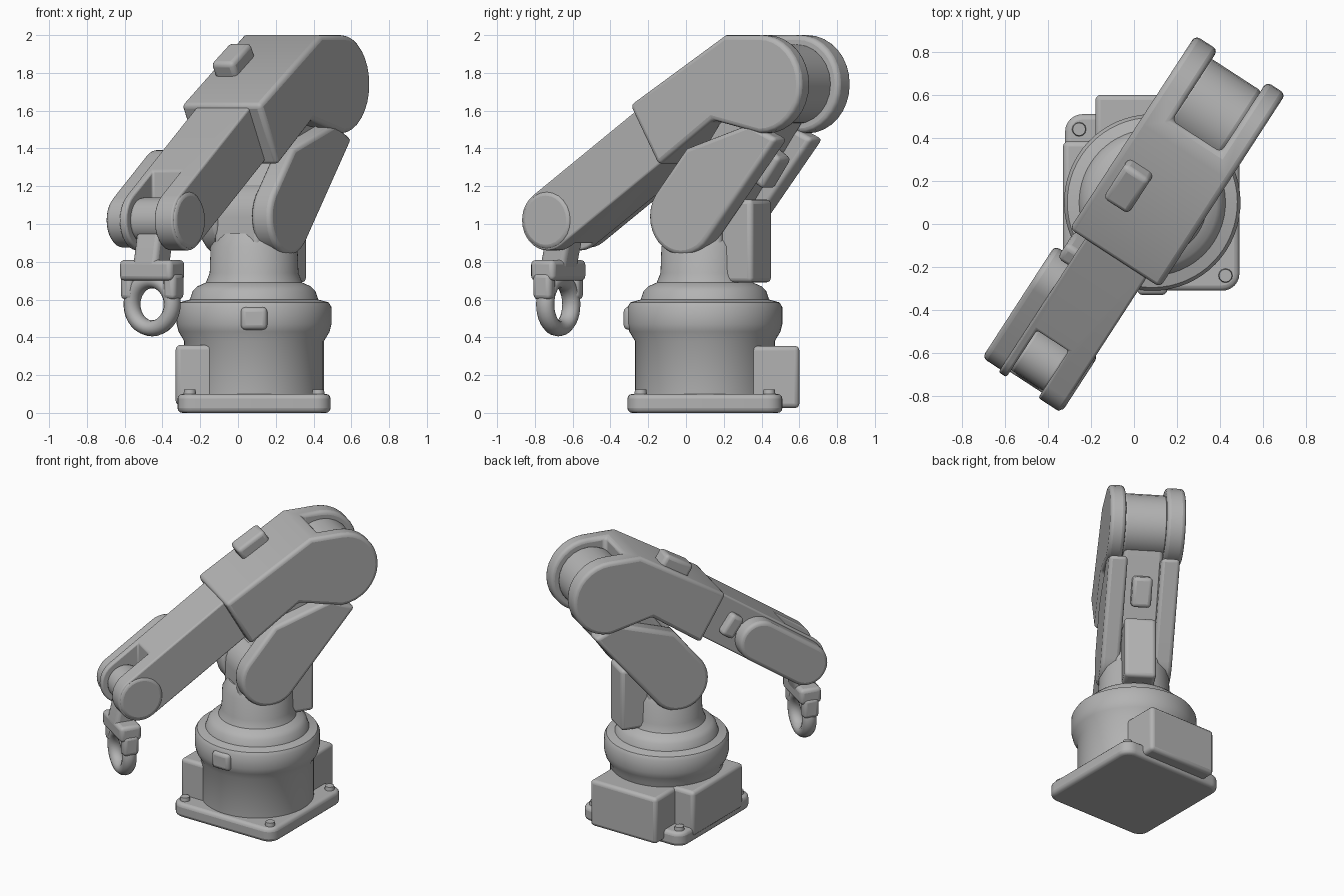
import bpy, bmesh, math
from mathutils import Matrix, Vector

old = bpy.data.objects.get("Cube")
if old:
    bpy.data.objects.remove(old, do_unlink=True)

grey = bpy.data.materials.new("plain_grey")
grey.use_nodes = True
COLOUR = (0.45, 0.45, 0.45, 1)
grey.diffuse_color = COLOUR
grey.node_tree.nodes["Principled BSDF"].inputs["Base Color"].default_value = COLOUR

AXIS = Vector((0.085, 0.1, 0))   # vertical turning axis
TURN = math.radians(-33)         # heading of the arm
SHOULDER, ELBOW, WRIST = (0, 1.04), (-0.5, 1.74), (0.89, 1.02)


def finish(name, bm, turned=True, bevel=0.025, cutter=None):
    """Make an object, optionally cut it, round its edges and smooth it."""
    bmesh.ops.recalc_face_normals(bm, faces=bm.faces)
    mesh = bpy.data.meshes.new(name)
    bm.to_mesh(mesh)
    bm.free()
    mesh.materials.append(grey)
    ob = bpy.data.objects.new(name, mesh)
    bpy.context.collection.objects.link(ob)
    ob.location = AXIS
    if turned:
        ob.rotation_euler.z = TURN
    bpy.context.view_layer.update()
    bpy.ops.object.select_all(action='DESELECT')
    ob.select_set(True)
    bpy.context.view_layer.objects.active = ob
    if cutter:
        cut = ob.modifiers.new("slot", 'BOOLEAN')
        cut.operation, cut.solver, cut.object = 'DIFFERENCE', 'EXACT', cutter
        bpy.ops.object.modifier_apply(modifier="slot")
        bpy.data.objects.remove(cutter, do_unlink=True)
    if bevel:
        mod = ob.modifiers.new("rounded_edges", 'BEVEL')
        mod.width, mod.segments = bevel, 3
        mod.limit_method, mod.angle_limit = 'ANGLE', math.radians(40)
    bpy.ops.object.shade_smooth_by_angle(angle=math.radians(40))
    return ob


def box(name, centre, size, tilt=0, **kw):
    """Box at (side, forward, height), tilted about the side axis."""
    bm = bmesh.new()
    s, f, z = centre
    m = (Matrix.Translation((s, -f, z)) @ Matrix.Rotation(tilt, 4, 'X')
         @ Matrix.Diagonal((*size, 1)))
    bmesh.ops.create_cube(bm, size=1, matrix=m)
    return finish(name, bm, **kw)


def slab(name, outline, side_a, side_b, **kw):
    """Extrude a (forward, height) outline across the arm."""
    bm = bmesh.new()
    face = bm.faces.new([bm.verts.new((side_a, -f, z)) for f, z in outline])
    ext = bmesh.ops.extrude_face_region(bm, geom=[face])
    verts = [v for v in ext["geom"] if isinstance(v, bmesh.types.BMVert)]
    bmesh.ops.translate(bm, verts=verts, vec=(side_b - side_a, 0, 0))
    return finish(name, bm, **kw)


def arc(centre, r, start, end, n=16):
    angles = [math.radians(start + (end - start) * i / n) for i in range(n + 1)]
    return [(centre[0] + r * math.cos(a), centre[1] + r * math.sin(a)) for a in angles]


def capsule(a, b, r):
    d = math.degrees(math.atan2(b[1] - a[1], b[0] - a[0]))
    return arc(a, r, d + 90, d + 270) + arc(b, r, d - 90, d + 90)


def disc(centre, r):
    return arc(centre, r, 0, 345, 23)


def lathe(name, profile, steps=64):
    bm = bmesh.new()
    verts = [bm.verts.new((r, 0, z)) for r, z in profile]
    edges = [bm.edges.new(p) for p in zip(verts, verts[1:])]
    bmesh.ops.spin(bm, geom=verts + edges, axis=(0, 0, 1), cent=(0, 0, 0),
                   angle=math.tau, steps=steps)
    bmesh.ops.remove_doubles(bm, verts=bm.verts, dist=1e-4)
    return finish(name, bm, bevel=0)


# Base: square plate with rounded corners, screws and two side housings
bm = bmesh.new()
bmesh.ops.create_cube(bm, size=1, matrix=Matrix.Translation((0, 0, 0.05))
                      @ Matrix.Diagonal((0.81, 0.82, 0.1, 1)))
upright = [e for e in bm.edges if abs(e.verts[0].co.z - e.verts[1].co.z) > 0.05]
bmesh.ops.bevel(bm, geom=upright, offset=0.08, segments=6, profile=0.5, affect='EDGES')
finish("base_plate", bm, turned=False)
for sx in (-1, 1):
    for sy in (-1, 1):
        bm = bmesh.new()
        bmesh.ops.create_cone(bm, cap_ends=True, segments=12, radius1=0.035, radius2=0.03,
                              depth=0.04, matrix=Matrix.Translation((sx * 0.34, sy * 0.34, 0.105)))
        finish("base_screw", bm, turned=False, bevel=0)
box("back_housing", (0, -0.3, 0.19), (0.53, 0.4, 0.33), turned=False)
box("side_housing", (-0.265, 0, 0.2), (0.3, 0.57, 0.32), turned=False)

# Pedestal, swivel ring and neck
lathe("pedestal", [(0, 0.05), (0.37, 0.05), (0.37, 0.38), (0.4, 0.43), (0.41, 0.47),
                   (0.41, 0.56), (0.395, 0.585), (0.34, 0.6), (0.325, 0.645), (0.3, 0.67),
                   (0.255, 0.69), (0.235, 0.74), (0.23, 0.88), (0.19, 0.95), (0, 0.95)])
box("ring_tab", (0, 0.39, 0.5), (0.14, 0.08, 0.12), turned=False)
box("neck_motor", (0, -0.21, 0.91), (0.21, 0.3, 0.44))
slab("shoulder_hub", capsule((0, 0.85), SHOULDER, 0.18), -0.14, 0.14)

# Lower arm: two cheek plates around a core
cheek = arc(SHOULDER, 0.205, 215, 395) + [(-0.03, 1.4), (-0.43, 1.53), (-0.6, 1.45)]
for name, a, b in (("lower_arm_plate_left", 0.11, 0.235), ("lower_arm_plate_right", -0.235, -0.11)):
    slab(name, cheek, a, b)
slab("lower_arm_core", capsule(SHOULDER, ELBOW, 0.15), -0.13, 0.13)
box("lower_arm_block", (0, -0.39, 1.31), (0.13, 0.16, 0.2), tilt=math.radians(-35))
slab("elbow_drum", disc(ELBOW, 0.21), -0.15, 0.15)

# Upper arm: bent body with a slot around the elbow drum
slot = box("elbow_slot", (0.005, -0.67, 1.7), (0.27, 0.6, 1), bevel=0)
slot.hide_render = True
body = arc(ELBOW, 0.26, 90, 270) + [(-0.2, 1.55), (0.14, 1.31), (0.32, 1.63), (-0.28, 2.0)]
slab("upper_arm", body, -0.255, 0.245, cutter=slot)
box("upper_arm_cap", (-0.134, -0.01, 1.855), (0.14, 0.22, 0.12), tilt=math.radians(31))

# Forearm: capsule with a forked wrist end and a side rail
def wrist_slot():
    ob = box("wrist_slot", (-0.038, 1.0, 1.0), (0.176, 0.42, 1), bevel=0)
    ob.hide_render = True
    return ob

slab("forearm", capsule((0.1, 1.563), WRIST, 0.16), -0.17, 0.168, cutter=wrist_slot())
slab("forearm_side_rail", capsule((0.56, 1.247), WRIST, 0.145), -0.27, -0.14)
box("forearm_side_box", (-0.18, 0.38, 1.37), (0.1, 0.1, 0.16), tilt=math.radians(34))
slab("wrist_boss", disc(WRIST, 0.155), 0.1, 0.178)

# Wrist link, gripper block and ring-shaped gripper
slab("wrist_drum", disc(WRIST, 0.12), -0.14, 0.07)
slab("wrist_link", capsule(WRIST, (0.945, 0.78), 0.075), -0.11, 0.04)
box("gripper_block", (-0.03, 0.945, 0.755), (0.33, 0.15, 0.11))
bm = bmesh.new()
N, M = 32, 12
rings = []
for i in range(N):
    a = math.tau * i / N
    rings.append([bm.verts.new((-0.03 + (0.127 + 0.043 * math.cos(t)) * math.cos(a),
                                -0.945 + 0.05 * math.sin(t),
                                0.575 + (0.127 + 0.043 * math.cos(t)) * math.sin(a)))
                  for t in (math.tau * j / M for j in range(M))])
for i in range(N):
    for j in range(M):
        p, q, k = rings[i], rings[(i + 1) % N], (j + 1) % M
        bm.faces.new((p[j], q[j], q[k], p[k]))
finish("gripper_ring", bm, bevel=0)
for side in (-0.165, 0.105):
    box("gripper_knuckle", (side, 0.945, 0.67), (0.075, 0.11, 0.14))
